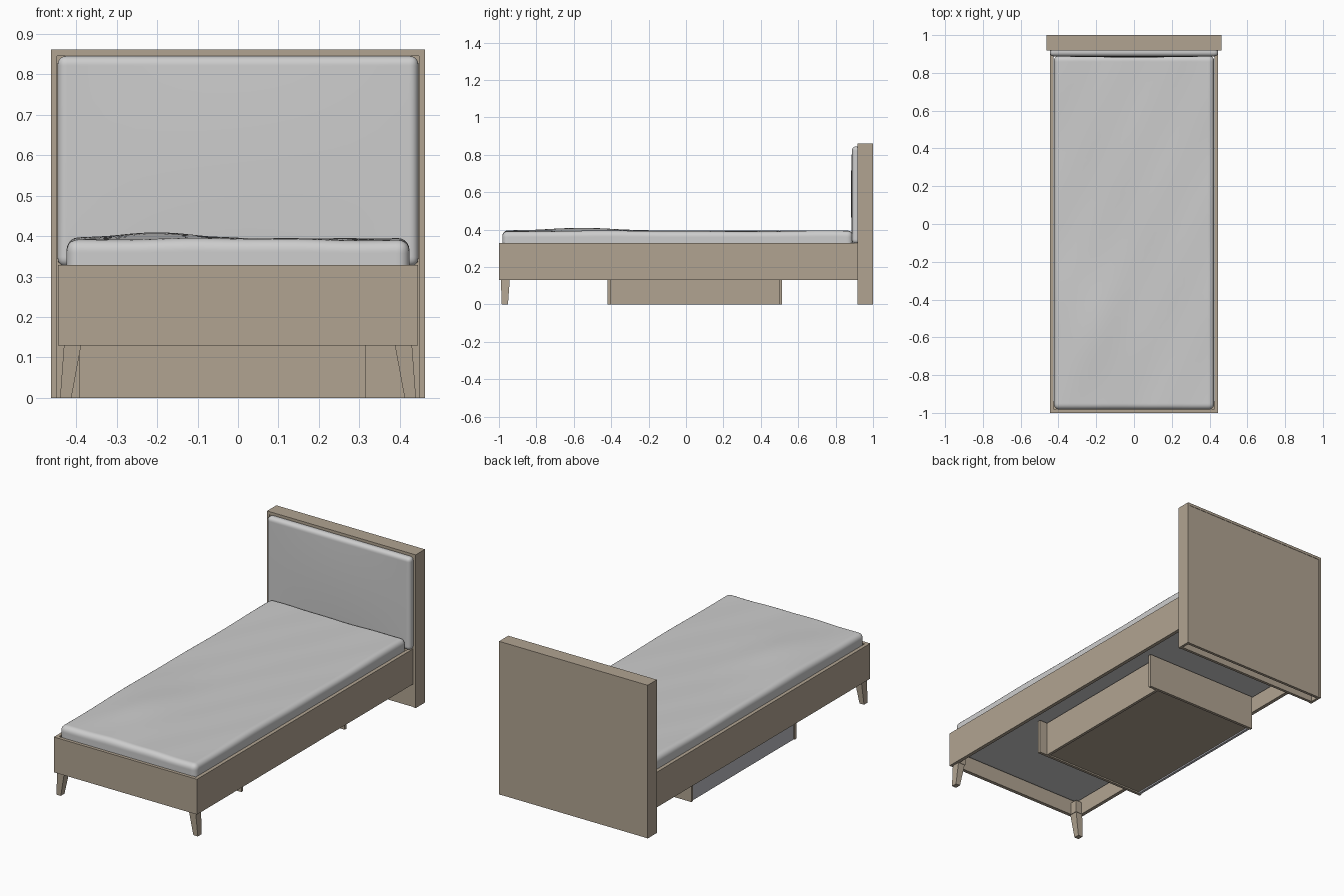
import bpy, bmesh, math
from mathutils import Vector

if "Cube" in bpy.data.objects:
    bpy.data.objects.remove(bpy.data.objects["Cube"])


def material(name, rgb):
    m = bpy.data.materials.new(name)
    m.diffuse_color = (*rgb, 1)
    m.use_nodes = True
    m.node_tree.nodes["Principled BSDF"].inputs["Base Color"].default_value = m.diffuse_color
    return m


WOOD = material("light wood", (0.44, 0.37, 0.285))
FABRIC = material("pale grey fabric", (0.61, 0.61, 0.61))
METAL = material("cool grey panel", (0.50, 0.50, 0.54))


def finish(name, bm, mat, smooth=False):
    bmesh.ops.recalc_face_normals(bm, faces=bm.faces)
    me = bpy.data.meshes.new(name)
    bm.to_mesh(me)
    bm.free()
    me.materials.append(mat)
    ob = bpy.data.objects.new(name, me)
    bpy.context.collection.objects.link(ob)
    for p in me.polygons:
        p.use_smooth = smooth
    return ob


def box_bm(lo, hi):
    bm = bmesh.new()
    bmesh.ops.create_cube(bm, size=1)
    for v in bm.verts:
        v.co = Vector([lo[i] + (v.co[i] + 0.5) * (hi[i] - lo[i]) for i in range(3)])
    return bm


def box(name, lo, hi, mat=WOOD):
    return finish(name, box_bm(lo, hi), mat)


def soft_box(name, lo, hi, radius, cuts, shape):
    """Rounded padded block, sliced into a grid and gently displaced."""
    bm = box_bm(lo, hi)
    bmesh.ops.bevel(bm, geom=bm.edges[:], offset=radius, segments=5,
                    profile=0.5, affect='EDGES')
    for axis, n in enumerate(cuts):
        no = Vector((0, 0, 0))
        no[axis] = 1
        for k in range(n):
            co = Vector((0, 0, 0))
            a, b = lo[axis] + radius * 1.2, hi[axis] - radius * 1.2
            co[axis] = a + (b - a) * k / (n - 1)
            bmesh.ops.bisect_plane(bm, geom=bm.verts[:] + bm.edges[:] + bm.faces[:],
                                   plane_co=co, plane_no=no, dist=1e-5)
    for v in bm.verts:
        shape(v.co)
    return finish(name, bm, FABRIC, True)


# Headboard: side panels, top, back and front panels
for s, tag in ((-1, "left"), (1, "right")):
    xs = sorted((s * 0.448, s * 0.462))
    box(f"headboard_side_{tag}", (xs[0], 0.918, 0), (xs[1], 1.0, 0.846))
box("headboard_top", (-0.462, 0.918, 0.846), (0.462, 1.0, 0.861))
box("headboard_back", (-0.448, 0.982, 0), (0.448, 0.998, 0.846))
box("headboard_front", (-0.448, 0.922, 0), (0.448, 0.938, 0.846))

# Bed rails
for s, tag in ((-1, "left"), (1, "right")):
    xs = sorted((s * 0.425, s * 0.445))
    box(f"side_rail_{tag}", (xs[0], -0.98, 0.13), (xs[1], 0.92, 0.328))
box("foot_rail", (-0.445, -1.0, 0.13), (0.445, -0.98, 0.328))

# Tapered splayed front legs
for s, tag in ((-1, "left"), (1, "right")):
    bm = box_bm((0, 0, 0), (1, 1, 1))
    for v in bm.verts:
        top = v.co.z > 0.5
        x0, x1 = (0.387, 0.430) if top else (0.412, 0.440)
        y0, y1 = (-0.990, -0.942) if top else (-0.985, -0.952)
        v.co = (s * (x1 if v.co.x > 0.5 else x0), y1 if v.co.y > 0.5 else y0,
                0.135 if top else 0)
    finish(f"front_leg_{tag}", bm, WOOD)
    # Hidden mounting block joining leg to rails
    xs = sorted((s * 0.385, s * 0.425))
    box(f"leg_block_{tag}", (xs[0], -0.98, 0.13), (xs[1], -0.94, 0.20))

# Under-bed drawer
box("drawer_end_front", (-0.392, -0.42, 0), (0.315, -0.404, 0.195))
box("drawer_end_back", (-0.392, 0.497, 0), (0.315, 0.513, 0.195))
box("drawer_side_inner", (0.25, -0.404, 0), (0.266, 0.497, 0.195))
box("drawer_base", (-0.372, -0.404, 0.008), (0.25, 0.497, 0.022))
box("drawer_face", (-0.386, -0.404, 0), (-0.372, 0.497, 0.195), METAL)


# Mattress with a soft, slightly lumpy top
def lumps(c):
    t = max(0, (c.z - 0.33) / 0.06)
    c.z += t * (0.014 * math.exp(-((c.x + 0.2) / 0.16) ** 2 - ((c.y + 0.55) / 0.3) ** 2)
                + 0.002 * math.sin(9 * c.x + 5 * c.y)
                + 0.001 * math.sin(23 * c.x - 11 * c.y))


soft_box("mattress", (-0.424, -0.982, 0.205), (0.424, 0.892, 0.392), 0.028,
         (20, 36, 2), lumps)


# Padded headboard cushion, bulging slightly forward
def puff(c):
    if c.y < 0.91:
        c.y -= 0.006 * max(0, 1 - (c.x / 0.445) ** 2) * max(0, 1 - ((c.z - 0.59) / 0.255) ** 2)


soft_box("headboard_cushion", (-0.446, 0.888, 0.325), (0.446, 0.934, 0.845), 0.020,
         (16, 2, 12), puff)
